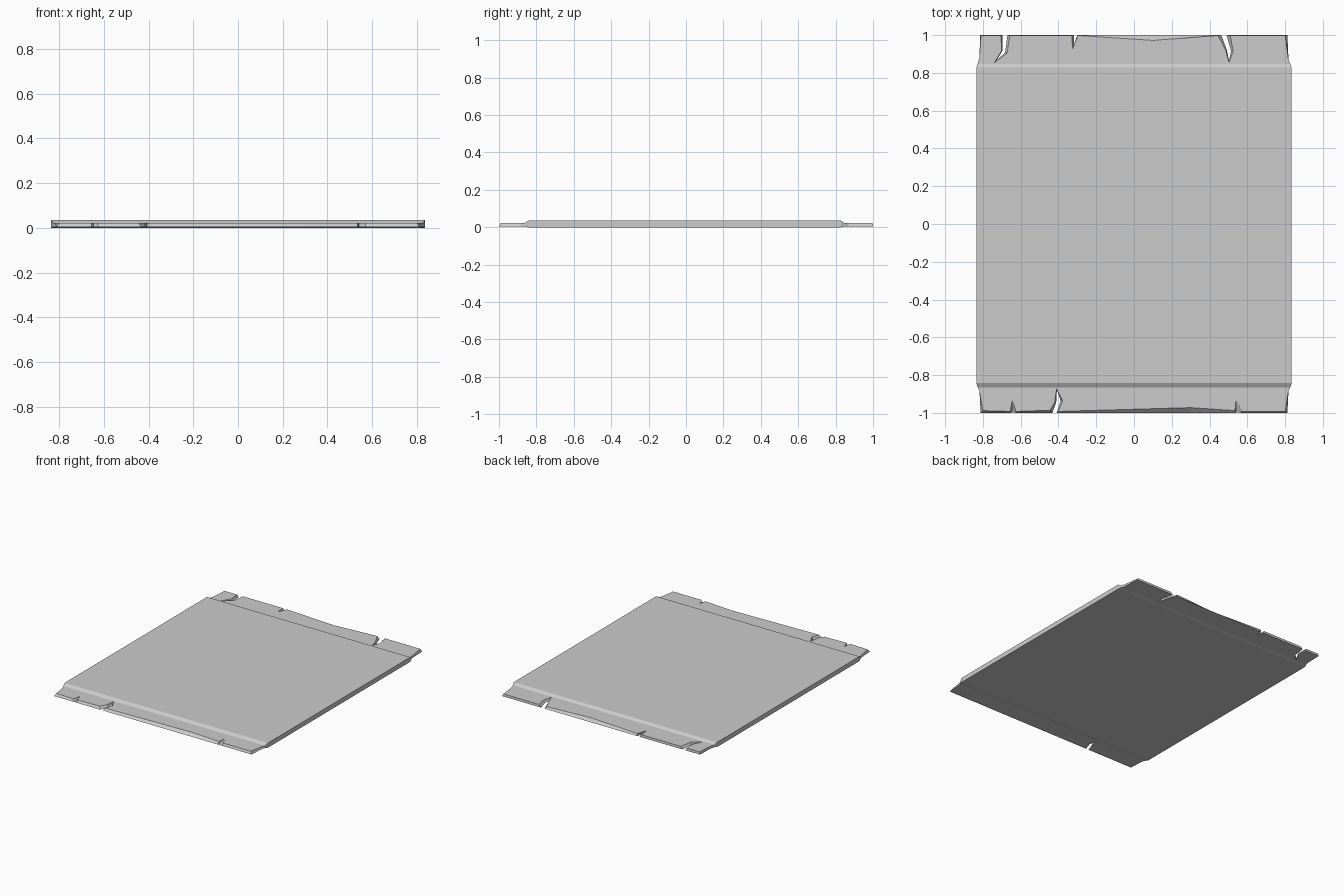
import bpy, bmesh

bm = bmesh.new()


def section(y, w, lo, hi):
    return [bm.verts.new((x, y, z)) for x, z in ((-w, lo), (w, lo), (w, hi), (-w, hi))]


def flap(top, bottom, lo=0.004, hi=0.022):
    # torn end strip: matching top and bottom outlines, open at the inner edge
    t = [bm.verts.new((x, y, hi)) for x, y in top]
    b = [bm.verts.new((x, y, lo)) for x, y in bottom]
    bm.faces.new(t)
    bm.faces.new(b[::-1])
    for i in range(len(t) - 1):
        bm.faces.new((t[i], b[i], b[i + 1], t[i + 1]))


# thick centre panel with sloped ends
rows = [section(*r) for r in ((-0.865, 0.828, 0.004, 0.022), (-0.842, 0.835, 0, 0.035),
                              (0.828, 0.835, 0, 0.035), (0.847, 0.828, 0.004, 0.022))]
for a, b in zip(rows, rows[1:]):
    for i in range(4):
        j = (i + 1) % 4
        bm.faces.new((a[i], a[j], b[j], b[i]))

# back torn strip
flap([(-0.828, 0.847), (-0.818, 0.88), (-0.81, 0.998),
      (-0.705, 0.998), (-0.70, 0.92), (-0.738, 0.855), (-0.672, 0.905), (-0.657, 0.998),
      (-0.33, 0.998), (-0.325, 0.928), (-0.297, 0.998), (0.10, 0.972),
      (0.445, 0.998), (0.485, 0.92), (0.503, 0.855), (0.525, 0.915), (0.51, 0.998),
      (0.80, 0.998), (0.818, 0.87), (0.828, 0.847)],
     [(-0.828, 0.847), (-0.818, 0.88), (-0.815, 1),
      (-0.695, 1), (-0.695, 0.92), (-0.732, 0.858), (-0.682, 0.908), (-0.67, 1),
      (-0.318, 1), (-0.316, 0.935), (-0.30, 1), (0.10, 1),
      (0.462, 1), (0.492, 0.92), (0.503, 0.865), (0.514, 0.915), (0.49, 1),
      (0.812, 1), (0.818, 0.87), (0.828, 0.847)])

# front torn strip, small nicks cut only the top edge
flap([(-0.828, -0.865), (-0.818, -0.885), (-0.80, -0.988),
      (-0.655, -0.992), (-0.645, -0.935), (-0.625, -0.992),
      (-0.445, -0.986), (-0.42, -0.945), (-0.41, -0.872), (-0.378, -0.935), (-0.40, -0.992),
      (0.30, -0.972), (0.535, -0.988), (0.54, -0.925), (0.57, -0.992),
      (0.80, -0.992), (0.818, -0.885), (0.828, -0.865)],
     [(-0.828, -0.865), (-0.818, -0.885), (-0.812, -1),
      (-0.655, -1), (-0.645, -0.998), (-0.625, -1),
      (-0.432, -1), (-0.412, -0.945), (-0.408, -0.876), (-0.388, -0.935), (-0.41, -1),
      (0.30, -1), (0.535, -1), (0.54, -0.998), (0.57, -1),
      (0.812, -1), (0.818, -0.885), (0.828, -0.865)])

bmesh.ops.remove_doubles(bm, verts=bm.verts, dist=0.0005)
bmesh.ops.triangulate(bm, faces=[f for f in bm.faces if len(f.verts) > 4])
bmesh.ops.recalc_face_normals(bm, faces=bm.faces)
mesh = bpy.data.meshes.new("torn_panel")
bm.to_mesh(mesh)
bm.free()
bpy.context.collection.objects.link(bpy.data.objects.new("torn_panel", mesh))
